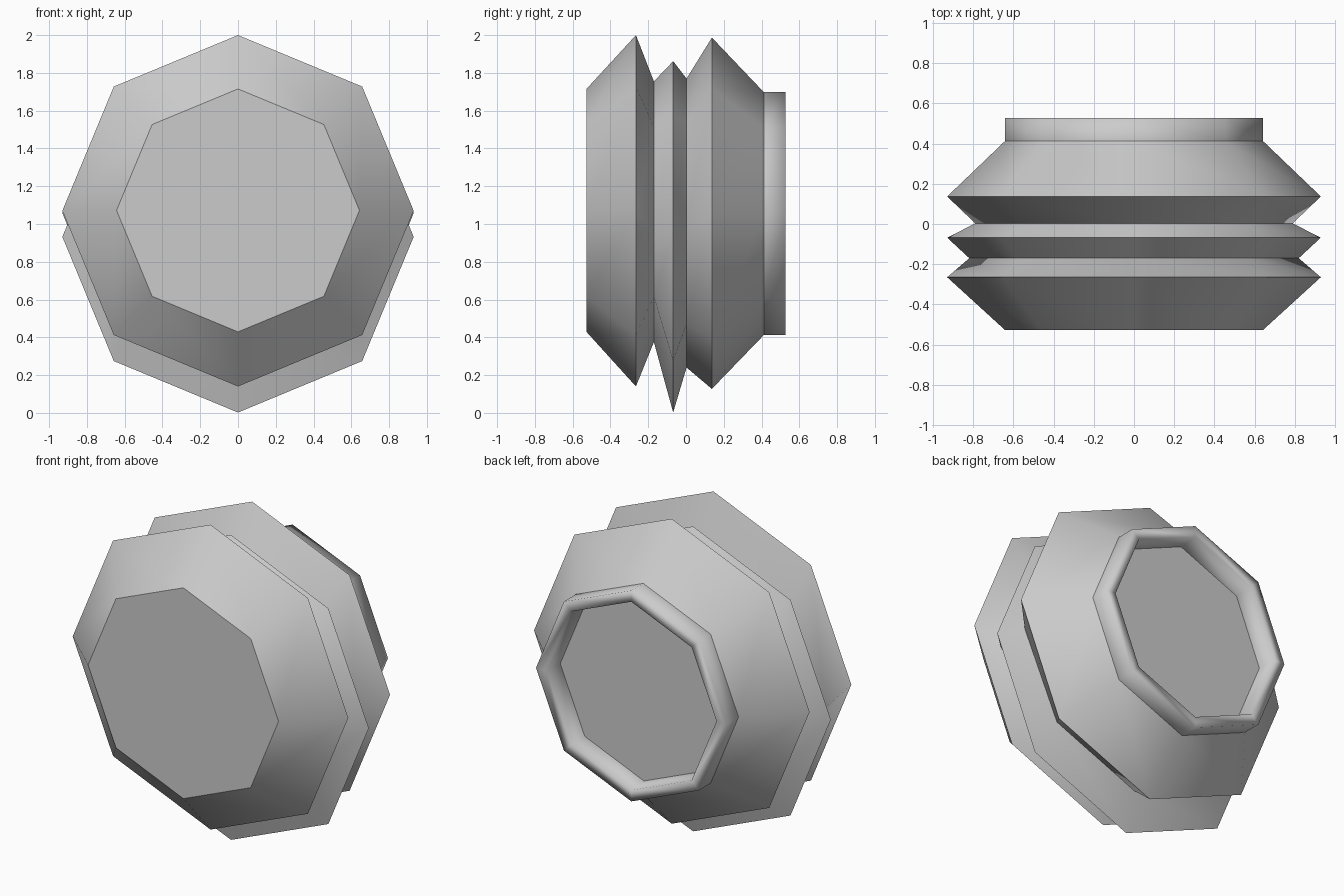
import bpy, bmesh, math

if "Cube" in bpy.data.objects:
    bpy.data.objects.remove(bpy.data.objects["Cube"])


def loft(name, rings, angle, cap_start=False, cap_end=False):
    """Skin octagon rings along y; ring = (y, radius, centre z, lift of lower corners)."""
    bm = bmesh.new()
    loops = []
    for y, r, cz, lift in rings:
        loop = []
        for i in range(8):
            a = math.radians(45 * i)
            z = cz + r * math.sin(a) + (lift if i > 4 else 0)
            loop.append(bm.verts.new((r * math.cos(a), y, z)))
        loops.append(loop)
    for a, b in zip(loops, loops[1:]):
        for i in range(8):
            j = (i + 1) % 8
            bm.faces.new((a[i], b[i], b[j], a[j]))
    caps = []
    if cap_start:
        caps.append(bm.faces.new(loops[0]))
    if cap_end:
        caps.append(bm.faces.new(loops[-1][::-1]))
    # make the first side wall face outward (+x), others follow its winding
    bm.normal_update()
    bm.faces.ensure_lookup_table()
    if bm.faces[0].normal.x < 0:
        bmesh.ops.reverse_faces(bm, faces=bm.faces)
    bmesh.ops.split_edges(bm, edges=list({e for f in caps for e in f.edges}))
    mesh = bpy.data.meshes.new(name)
    bm.to_mesh(mesh)
    bm.free()
    obj = bpy.data.objects.new(name, mesh)
    bpy.context.collection.objects.link(obj)
    bpy.ops.object.select_all(action='DESELECT')
    obj.select_set(True)
    bpy.context.view_layer.objects.active = obj
    bpy.ops.object.shade_smooth_by_angle(angle=math.radians(angle))
    return obj


# Pleated body: front drum, middle fold, rear drum
loft("pleated_body", [
    (-0.527, 0.643, 1.072, 0),
    (-0.265, 0.93, 1.07, 0),
    (-0.17, 0.82, 0.935, 0.26),
    (-0.068, 0.93, 0.932, 0),
    (0.003, 0.79, 0.98, 0.05),
    (0.137, 0.93, 1.057, 0),
    (0.412, 0.643, 1.055, 0),
], 40, cap_start=True)

# Raised rear rim with a deep recess and end plate
loft("rear_rim", [
    (0.412, 0.643, 1.055, 0),
    (0.527, 0.643, 1.055, 0),
    (0.527, 0.575, 1.055, 0),
    (0.405, 0.565, 1.055, 0),
], 170, cap_end=True)
